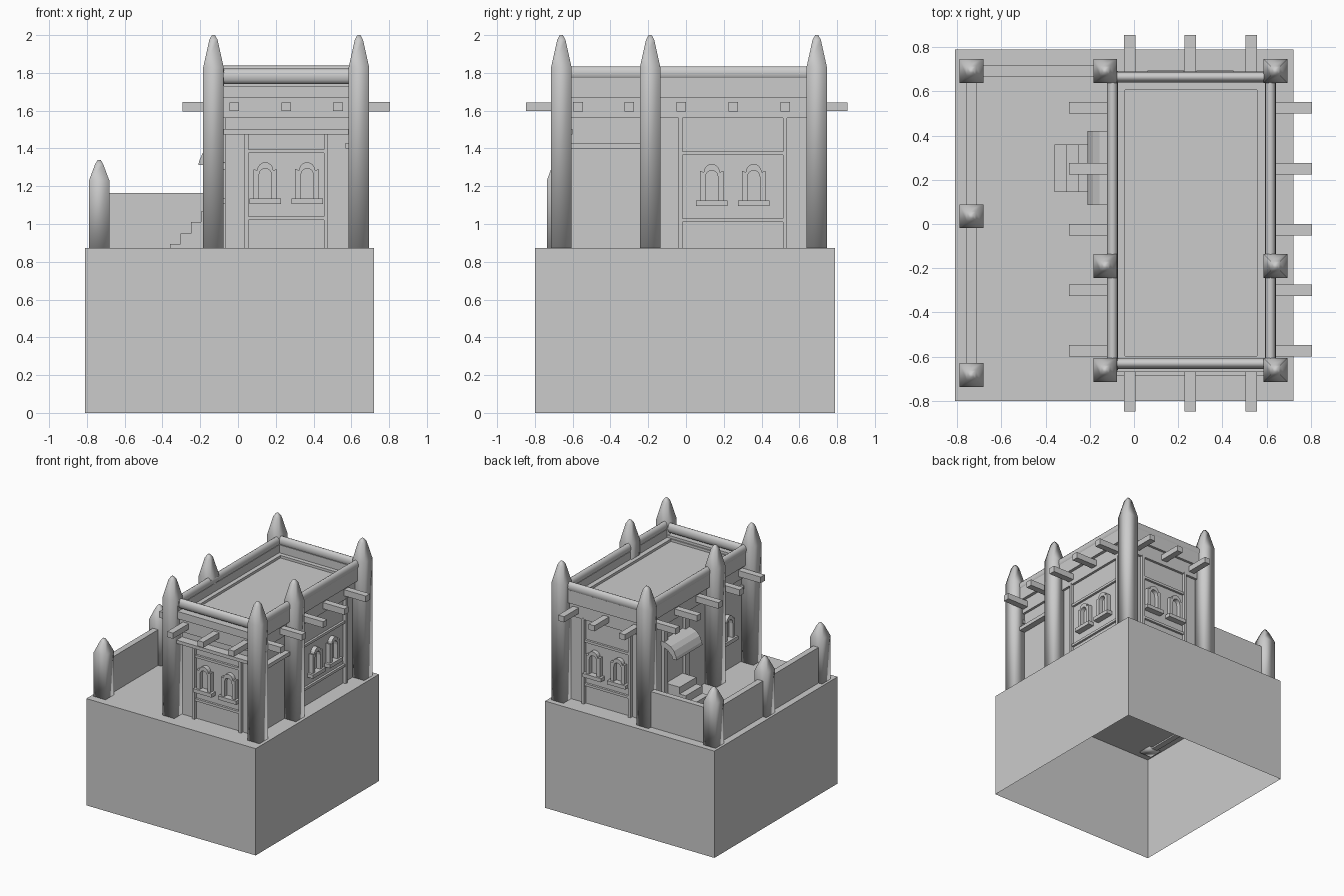
import bpy, bmesh
from math import pi, cos, sin
from mathutils import Matrix, Vector

if "Cube" in bpy.data.objects:
    bpy.data.objects.remove(bpy.data.objects["Cube"])


def make(name, bm, mat=None, smooth=False):
    if mat is not None:
        bm.transform(mat)
    bmesh.ops.recalc_face_normals(bm, faces=bm.faces)
    me = bpy.data.meshes.new(name)
    bm.to_mesh(me)
    bm.free()
    for p in me.polygons:
        p.use_smooth = smooth
    ob = bpy.data.objects.new(name, me)
    bpy.context.collection.objects.link(ob)
    return ob


def box(name, x0, x1, y0, y1, z0, z1, mat=None):
    bm = bmesh.new()
    bmesh.ops.create_cube(bm, size=1)
    for v in bm.verts:
        v.co = Vector(((x0 + x1) / 2 + v.co.x * (x1 - x0),
                       (y0 + y1) / 2 + v.co.y * (y1 - y0),
                       (z0 + z1) / 2 + v.co.z * (z1 - z0)))
    return make(name, bm, mat)


def prism(name, outline, y0, y1, mat=None):
    """Extrude an xz outline from y0 to y1."""
    bm = bmesh.new()
    f = bm.faces.new([bm.verts.new((x, y0, z)) for x, z in outline])
    r = bmesh.ops.extrude_face_region(bm, geom=[f])
    vs = [g for g in r['geom'] if isinstance(g, bmesh.types.BMVert)]
    bmesh.ops.translate(bm, vec=(0, y1 - y0, 0), verts=vs)
    return make(name, bm, mat)


def post(name, x, y, shoulder, tip):
    """Square post with a blunt pyramid tip."""
    bm = bmesh.new()
    rings = []
    for h, z in ((.054, .86), (.054, shoulder), (.022, tip - .025), (.008, tip)):
        rings.append([bm.verts.new((x + sx * h, y + sy * h, z))
                      for sx, sy in ((-1, -1), (1, -1), (1, 1), (-1, 1))])
    for a, b in zip(rings, rings[1:]):
        for i in range(4):
            j = (i + 1) % 4
            bm.faces.new((a[i], a[j], b[j], b[i]))
    bm.faces.new(rings[0][::-1])
    bm.faces.new(rings[-1])
    make(name, bm, None, True)


def arch(w, z0, zs, r, zc):
    pts = [(-w, z0), (-w, zs)]
    pts += [(-r * cos(pi * i / 8), zc + r * sin(pi * i / 8)) for i in range(9)]
    return pts + [(w, zs), (w, z0)]


def window(name, u, mat, dz=0):
    """Arched frame and sill; wall plane is y=0, outwards is -y."""
    m = mat @ Matrix.Translation((u, 0, dz))
    outer = arch(.063, 1.13, 1.29, .042, 1.285)
    inner = arch(.034, 1.13, 1.25, .032, 1.262)
    bm = bmesh.new()
    L = [[bm.verts.new((x, y, z)) for x, z in o]
         for o, y in ((outer, .01), (outer, -.035), (inner, -.035), (inner, .01))]
    for a, b in zip(L, L[1:] + L[:1]):
        for i in range(len(a) - 1):
            bm.faces.new((a[i], a[i + 1], b[i + 1], b[i]))
    for i in (0, -1):
        bm.faces.new([l[i] for l in L])
    make(name + "_frame", bm, m)
    box(name + "_sill", -.083, .083, -.05, .01, 1.105, 1.135, m)


def panel(name, u0, u1, top, mat, dz=0):
    """Thin uprights, two rails and a pair of windows."""
    for i, u in enumerate((u0, u1)):
        box(f"{name}_upright_{i}", u - .011, u + .011, -.025, .01, .87, top, mat)
    for i, z in enumerate((1.03, 1.385)):
        box(f"{name}_rail_{i}", u0, u1, -.018, .01, z - .01 + dz, z + .01 + dz, mat)
    c = (u0 + u1) / 2
    for i, s in enumerate((-1, 1)):
        window(f"{name}_window_{i}", c + s * .111, mat, dz)


def wall(angle, x, y):
    return Matrix.Translation((x, y, 0)) @ Matrix.Rotation(angle, 4, 'Z')


# hollow base, open underneath
bm = bmesh.new()
bmesh.ops.create_cube(bm, size=1)
bmesh.ops.delete(bm, geom=[f for f in bm.faces if f.normal.z < -.5], context='FACES_ONLY')
bm.transform(Matrix.Translation((-.045, -.005, .436)) @ Matrix.Diagonal((1.53, 1.59, .872, 1)))
ob = make("base", bm)

# posts
for x in (-.13, .64):
    for y in (-.66, -.19, .692):
        post("tower_post", x, y, 1.83, 2.0)
for y in (-.683, .035, .692):
    post("terrace_post", -.735, y, 1.23, 1.34)

# terrace walls
box("terrace_wall_left", -.757, -.709, -.683, .692, .86, 1.163)
box("terrace_wall_back", -.735, -.13, .668, .716, .86, 1.163)

# tower body, stepping outwards towards the top
box("tower_wall", -.07, .59, -.615, .645, .86, 1.6)
box("beam_band", -.09, .61, -.645, .665, 1.56, 1.68)
X0, X1, Y0, Y1 = -.115, .635, -.67, .685
box("roof_deck", X0 + .02, X1 - .02, Y0 + .02, Y1 - .02, 1.67, 1.69)
for n, a in (("left", (X0, -.075, Y0, Y1)), ("right", (.595, X1, Y0, Y1)),
             ("front", (X0, X1, Y0, -.605)), ("back", (X0, X1, .64, Y1))):
    box("parapet_" + n, *a, 1.67, 1.73 if n == "front" else 1.775)
for n, a in (("left", (-.09, -.04, -.63, .65)), ("right", (.555, .61, -.63, .65)),
             ("front", (-.09, .61, -.63, -.597)), ("back", (-.09, .61, .605, .65))):
    box("roof_edge_" + n, *a, 1.67, 1.71)


# rounded parapet logs
def log(name, length, mat, h=.037):
    o = [(.025 * cos(2 * pi * i / 12), h * sin(2 * pi * i / 12)) for i in range(12)]
    ob = prism(name, o, -length / 2, length / 2, mat)
    for p in ob.data.polygons:
        p.use_smooth = len(p.vertices) == 4
    return ob


for x in (-.097, .617):
    log("side_log", 1.35, Matrix.Translation((x, .016, 1.798)))
for y, z in ((-.63, 1.782), (.665, 1.798)):
    log("end_log", .77, wall(pi / 2, .255, y) @ Matrix.Translation((0, 0, z)), .04)

# roof beams in both directions
for y in (.525, .25, -.025, -.3, -.572):
    box("cross_beam", -.293, .805, y - .026, y + .026, 1.595, 1.645)
for x in (-.02, .255, .53):
    box("long_beam", x - .026, x + .026, -.848, .855, 1.597, 1.643)

# window panels and ledges
front, back = wall(0, 0, -.615), wall(pi, 0, .645)
right, left = wall(pi / 2, .59, 0), wall(-pi / 2, -.07, 0)
panel("front", .045, .465, 1.5, front)
panel("back", -.465, -.045, 1.57, back)
panel("right", -.03, .525, 1.57, right, -.01)
window("left_window", .42, left)
box("front_ledge", -.1, .61, -.685, -.6, 1.475, 1.502)
box("right_ledge", .57, .64, -.63, -.22, 1.4, 1.43)

# steps, door surround and canopy on the left side
prism("steps", [(-.36, .86), (-.36, .895), (-.305, .895), (-.305, .95), (-.25, .95),
                (-.25, 1.01), (-.195, 1.01), (-.195, 1.065), (-.06, 1.065), (-.06, .86)], .145, .36)
for y in (.115, .39):
    box("door_jamb", -.095, -.06, y - .025, y + .025, .86, 1.57)
prism("canopy", [(-.21, 1.312), (-.205, 1.335), (-.185, 1.38), (-.155, 1.41), (-.11, 1.428),
                 (-.06, 1.432), (-.06, 1.4), (-.13, 1.37), (-.165, 1.335), (-.175, 1.312)], .087, .42)
